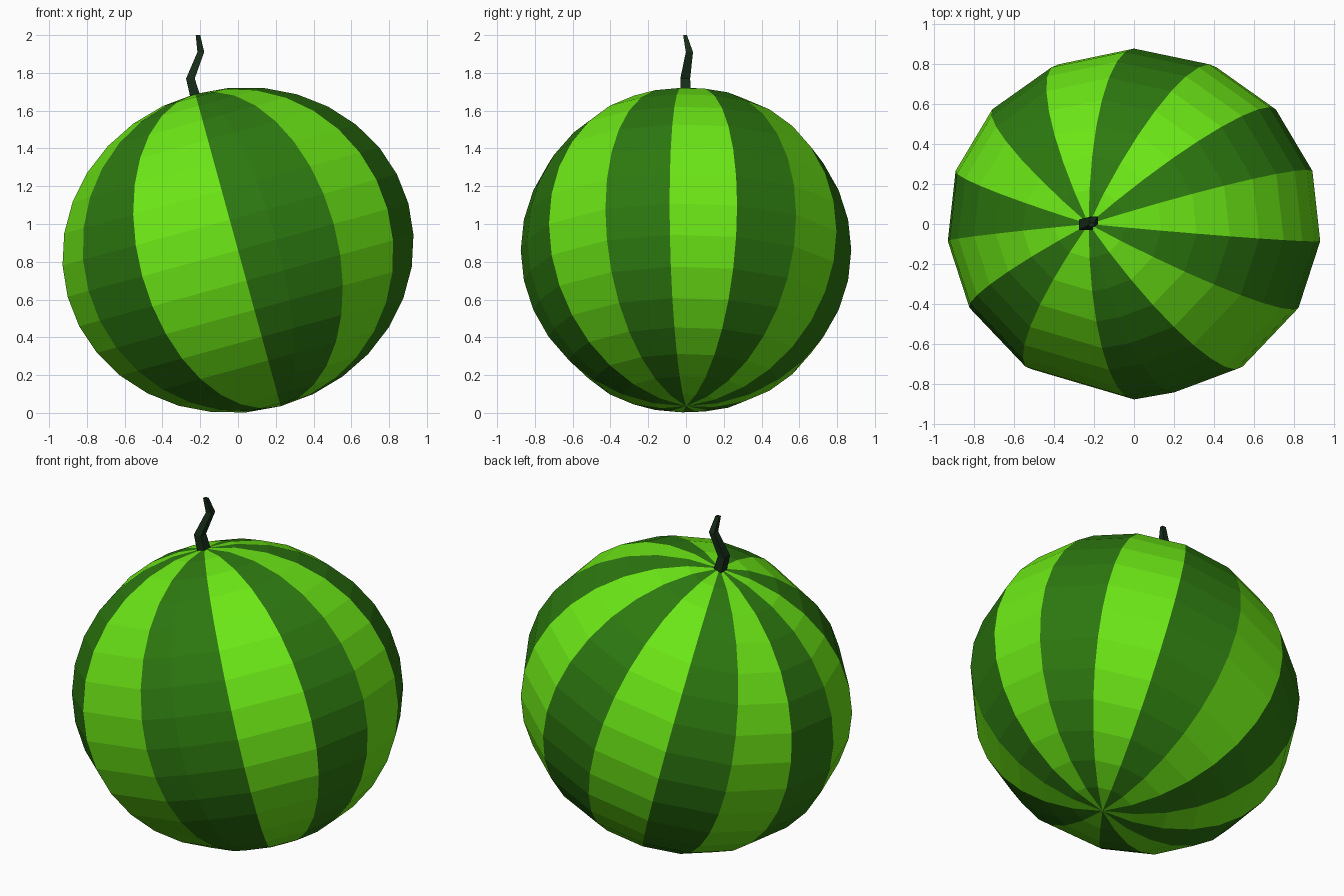
import bpy, bmesh
from math import sin, cos, pi, radians
from mathutils import Matrix, Vector

if "Cube" in bpy.data.objects:
    bpy.data.objects.remove(bpy.data.objects["Cube"])


def material(name, rgb):
    m = bpy.data.materials.new(name)
    m.diffuse_color = (*rgb, 1)
    m.use_nodes = True
    m.node_tree.nodes["Principled BSDF"].inputs["Base Color"].default_value = m.diffuse_color
    return m


light = material("light_rind", (0.15, 0.80, 0.008))
dark = material("dark_rind", (0.026, 0.19, 0.005))
stem_green = material("stem_green", (0.008, 0.026, 0.009))


def finish(bm, name, mats):
    bmesh.ops.recalc_face_normals(bm, faces=bm.faces)
    me = bpy.data.meshes.new(name)
    bm.to_mesh(me)
    bm.free()
    for m in mats:
        me.materials.append(m)
    ob = bpy.data.objects.new(name, me)
    bpy.context.collection.objects.link(ob)
    return ob


# melon: striped low-poly ellipsoid, pole leaning to -x
right = [-90, -77, -56, -29.2, -5.7, 18, 41.8, 65.6, 90]
angles = right + [180 - a for a in reversed(right[2:-1])]   # no extra edge on the left front
stripes = [0, 0] + [i % 2 for i in range(1, 14)]            # first stripe is two faces wide
RX, RY, RZ, RINGS = 0.94, 0.875, 0.857, 16
tilt = Matrix.Translation((0, 0, 0.862)) @ Matrix.Rotation(radians(-15.3), 4, 'Y')

bm = bmesh.new()
top = bm.verts.new(tilt @ Vector((0, 0, RZ)))
bottom = bm.verts.new(tilt @ Vector((0, 0, -RZ)))
rings = []
for j in range(1, RINGS):
    p = pi * j / RINGS
    ring = []
    for a in angles:
        r = sin(p) * (0.985 if a == -77 else 1)
        t = radians(a)
        ring.append(bm.verts.new(tilt @ Vector((RX * r * cos(t), RY * r * sin(t), RZ * cos(p)))))
    rings.append(ring)
n = len(angles)
for i in range(n):
    k = (i + 1) % n
    faces = [bm.faces.new((top, rings[0][i], rings[0][k])),
             bm.faces.new((bottom, rings[-1][k], rings[-1][i]))]
    for u, v in zip(rings, rings[1:]):
        faces.append(bm.faces.new((u[i], v[i], v[k], u[k])))
    for f in faces:
        f.material_index = stripes[i]
finish(bm, "melon", [dark, light])

# stem: crooked four-sided tapering stalk (x, y, z, half width x, half width y)
sections = [(-0.222, 0, 1.66, 0.028, 0.028),
            (-0.252, -0.004, 1.77, 0.023, 0.026),
            (-0.197, 0.018, 1.91, 0.018, 0.019),
            (-0.212, -0.005, 2.0, 0.012, 0.010)]
bm = bmesh.new()
loops = [[bm.verts.new((x + sx * w, y + sy * d, z))
          for sx, sy in ((-1, -1), (1, -1), (1, 1), (-1, 1))]
         for x, y, z, w, d in sections]
for u, v in zip(loops, loops[1:]):
    for i in range(4):
        k = (i + 1) % 4
        bm.faces.new((u[i], u[k], v[k], v[i]))
bm.faces.new(loops[0][::-1])
bm.faces.new(loops[-1])
finish(bm, "stem", [stem_green])
